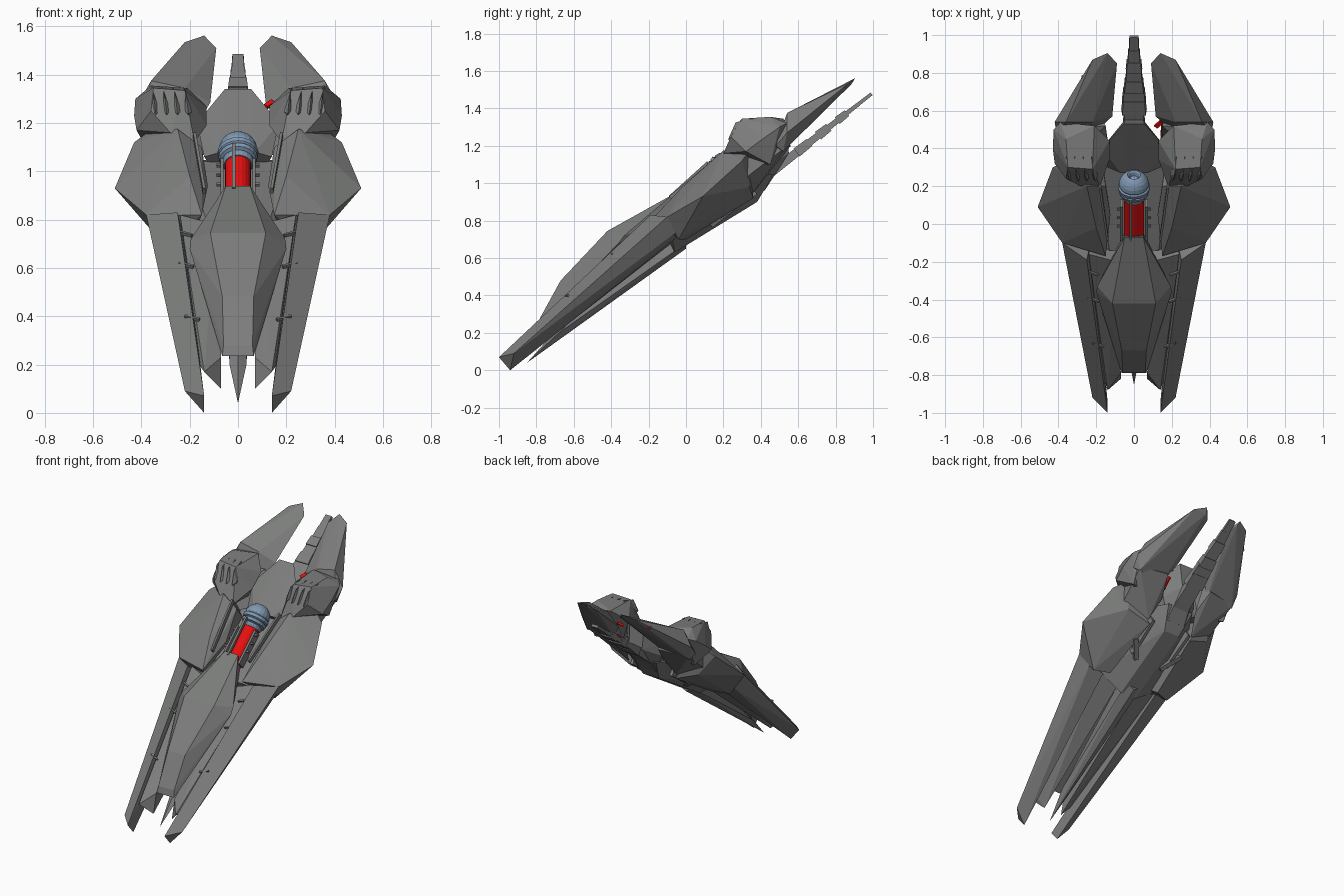
import bpy, bmesh, math
from mathutils import Vector, Matrix


def material(name, rgb):
    m = bpy.data.materials.new(name)
    m.diffuse_color = (*rgb, 1)
    return m


GREY = material("hull grey", (0.2, 0.205, 0.2))
RED = material("signal red", (0.8, 0.005, 0.005))
BLUE = material("steel blue", (0.22, 0.32, 0.45))


def finish(name, bm, mat, mirror=False):
    bmesh.ops.recalc_face_normals(bm, faces=bm.faces)
    me = bpy.data.meshes.new(name)
    bm.to_mesh(me)
    bm.free()
    me.materials.append(mat)
    ob = bpy.data.objects.new(name, me)
    bpy.context.collection.objects.link(ob)
    if mirror:
        mod = ob.modifiers.new("mirror", 'MIRROR')
        mod.use_mirror_merge = False
    return ob


def block(name, pts, mat=GREY, centred=False, mirror=False):
    """Faceted armour block: the convex hull of a few corner points."""
    bm = bmesh.new()
    pts = list(pts)
    if centred:
        pts += [(-x, y, z) for x, y, z in pts if x > 0]
    for p in pts:
        bm.verts.new(p)
    res = bmesh.ops.convex_hull(bm, input=bm.verts)
    junk = {g for k in ('geom_interior', 'geom_unused') for g in res[k]
            if isinstance(g, bmesh.types.BMVert)}
    bmesh.ops.delete(bm, geom=list(junk), context='VERTS')
    bmesh.ops.dissolve_limit(bm, angle_limit=math.radians(2),
                             verts=bm.verts, edges=bm.edges)
    return finish(name, bm, mat, mirror)


def strip(name, a, b, width, depth, mat=GREY, mirror=False):
    """Thin bar from a to b."""
    a, b = Vector(a), Vector(b)
    d = (b - a).normalized()
    side = d.cross(Vector((0, -0.6, 0.8))).normalized()
    up = side.cross(d)
    pts = [p + side * i * width / 2 + up * j * depth / 2
           for p in (a, b) for i in (-1, 1) for j in (-1, 1)]
    return block(name, [tuple(p) for p in pts], mat, mirror=mirror)


def lathe(name, profile, mat, steps=20):
    """Turned part on the tilted gun axis; profile = (distance, radius)."""
    bm = bmesh.new()
    vs = [bm.verts.new((r, 0, u)) for u, r in profile]
    es = [bm.edges.new(p) for p in zip(vs, vs[1:])]
    bmesh.ops.spin(bm, geom=vs + es, cent=(0, 0, 0), axis=(0, 0, 1),
                   angle=math.tau, steps=steps)
    bmesh.ops.remove_doubles(bm, verts=bm.verts, dist=1e-5)
    bm.transform(Matrix.Translation((0, -0.042, 0.861))
                 @ Matrix.Rotation(-math.radians(48), 4, 'X'))
    return finish(name, bm, mat)


# Long raised nose shell
block("nose_shell", [
    (0.065, -0.79, 0.235), (0.06, -0.78, 0.28), (0.065, -0.67, 0.48),
    (0.115, -0.42, 0.745), (0.05, -0.07, 0.94), (0.2, -0.36, 0.68),
    (0.195, -0.33, 0.72), (0.05, -0.05, 0.83)], centred=True)

# Outer and inner forward prongs
block("outer_prong", [
    (0.14, -1.0, 0.07), (0.14, -0.94, 0.0), (0.22, -0.92, 0.09),
    (0.38, -0.1, 0.82), (0.25, -0.19, 0.83), (0.22, -0.05, 0.71),
    (0.33, -0.05, 0.74)], mirror=True)
block("inner_prong", [
    (0.14, -0.88, 0.17), (0.07, -0.82, 0.1), (0.07, -0.79, 0.23),
    (0.155, -0.83, 0.19), (0.24, -0.16, 0.82), (0.09, -0.2, 0.78),
    (0.08, -0.05, 0.7), (0.23, -0.08, 0.73)], mirror=True)

# Crossbars in the gap beside the nose shell
for i, (y, z, x) in enumerate([(-0.65, 0.385, 0.19), (-0.41, 0.605, 0.215),
                               (-0.27, 0.735, 0.22)]):
    strip(f"crossbar_{i}", (x - 0.03, y, z), (x + 0.03, y + 0.02, z + 0.015),
          0.01, 0.014, GREY, True)

# Keel spike under the nose
block("keel_spike", [
    (0, -0.85, 0.04), (0.035, -0.68, 0.2), (0, -0.68, 0.23),
    (0.06, 0.0, 0.68), (0, 0.0, 0.65), (0.03, -0.1, 0.76)], centred=True)

# Belly and gun bay floor
block("belly", [
    (0.06, -0.06, 0.63), (0.06, 0.38, 0.9), (0.1, 0.47, 1.05),
    (0.2, 0.32, 1.04), (0.22, -0.08, 0.74), (0.13, -0.14, 0.79),
    (0.12, 0.28, 1.0)], centred=True)

# Wide side hips
block("hip", [
    (0.38, -0.1, 0.82), (0.51, 0.09, 0.93), (0.43, 0.3, 1.12),
    (0.35, 0.34, 1.18), (0.15, -0.17, 0.82), (0.2, -0.02, 0.98),
    (0.25, 0.2, 1.175), (0.15, 0.2, 1.1), (0.125, 0.05, 0.94),
    (0.31, -0.04, 0.7), (0.2, 0.0, 0.7), (0.33, 0.34, 0.98),
    (0.17, 0.36, 0.92)], mirror=True)
strip("hip_channel", (0.14, -0.08, 0.92), (0.18, 0.2, 1.15), 0.012, 0.03, GREY, True)

# Shoulder pods with claw-like vents on their front
block("shoulder_pod", [
    (0.36, 0.45, 1.355), (0.35, 0.3, 1.345), (0.22, 0.29, 1.335),
    (0.21, 0.52, 1.345), (0.39, 0.54, 1.32), (0.425, 0.5, 1.3),
    (0.43, 0.4, 1.23), (0.42, 0.32, 1.17), (0.28, 0.2, 1.16),
    (0.18, 0.2, 1.12), (0.13, 0.34, 1.19), (0.13, 0.44, 1.27),
    (0.36, 0.24, 1.25), (0.2, 0.4, 1.1), (0.38, 0.45, 1.1)], mirror=True)
for i in range(4):
    x = 0.205 + i * 0.045
    block(f"pod_vent_{i}", [
        (x - 0.015, 0.255, 1.25), (x + 0.015, 0.255, 1.25), (x + 0.02, 0.36, 1.35),
        (x, 0.225, 1.235), (x + 0.01, 0.265, 1.325), (x, 0.32, 1.22)], mirror=True)

# Rear hull peak behind the gun
block("rear_hull", [
    (0.055, 0.53, 1.34), (0.17, 0.4, 1.2), (0.14, 0.3, 1.06),
    (0.07, 0.27, 1.08), (0.1, 0.36, 1.0), (0.07, 0.42, 0.96),
    (0.05, 0.55, 1.16), (0.13, 0.45, 1.1)], centred=True)

# Swept tail fins with roots reaching under the pods
block("tail_fin", [
    (0.42, 0.54, 1.27), (0.36, 0.54, 1.375), (0.22, 0.87, 1.535),
    (0.14, 0.905, 1.562), (0.09, 0.85, 1.51), (0.115, 0.57, 1.285),
    (0.22, 0.54, 1.345), (0.13, 0.885, 1.53), (0.39, 0.52, 1.17),
    (0.19, 0.5, 1.16), (0.41, 0.48, 1.2)], mirror=True)
block("fin_root", [
    (0.36, 0.32, 1.03), (0.18, 0.36, 0.95), (0.14, 0.45, 1.08),
    (0.39, 0.53, 1.19), (0.18, 0.56, 1.2), (0.38, 0.5, 1.25),
    (0.15, 0.52, 1.25), (0.36, 0.33, 1.16)], mirror=True)

# Segmented tail boom: (start, end, half width, half thickness)
AXIS0, AXIS1 = Vector((0, 0.42, 1.03)), Vector((0, 0.992, 1.478))
ALONG = (AXIS1 - AXIS0).normalized()
UP = Vector((0, -ALONG.z, ALONG.y))
for i, (a, b, w, t) in enumerate([
        (0.0, 0.33, 0.062, 0.025), (0.3, 0.42, 0.068, 0.027),
        (0.4, 0.52, 0.064, 0.02), (0.5, 0.6, 0.055, 0.026),
        (0.59, 0.7, 0.046, 0.016), (0.68, 0.77, 0.044, 0.022),
        (0.76, 0.88, 0.035, 0.012), (0.86, 1.0, 0.028, 0.01)]):
    pts = []
    for f, k in ((a, 1.0), (b, 0.88)):
        c = AXIS0.lerp(AXIS1, f)
        for s in (-1, 1):
            p = c + UP * s * t * k
            pts.append((w * k * (1 if s < 0 else 0.92), p.y, p.z))
    block(f"tail_segment_{i}", pts, centred=True)

# Turret gun: red barrel, blue ringed ball with a hollow tip, guide rails
lathe("red_barrel", [(-0.04, 0), (-0.04, 0.054), (0.27, 0.054), (0.27, 0)], RED)
ball = [(0.245, 0.0), (0.245, 0.058), (0.258, 0.066), (0.268, 0.066), (0.272, 0.06),
        (0.278, 0.076), (0.295, 0.081), (0.3, 0.074), (0.306, 0.083), (0.325, 0.085),
        (0.331, 0.077)]
ball += [(0.335 + 0.081 * math.sin(t), 0.081 * math.cos(t))
         for t in (math.radians(d) for d in (4, 18, 32, 46, 57, 64))]
ball += [(0.4, 0.028), (0.38, 0.022), (0.38, 0.0)]
lathe("blue_ball", ball, BLUE)
strip("barrel_top_bar", (-0.018, -0.085, 0.925), (-0.018, 0.12, 1.11), 0.014, 0.02)
strip("barrel_rail", (0.066, -0.07, 0.87), (0.066, 0.11, 1.03), 0.014, 0.06, GREY, True)
for i in range(3):
    y = -0.01 + i * 0.045
    strip(f"rail_clamp_{i}", (0.06, y, 0.945 + i * 0.04), (0.09, y, 0.945 + i * 0.04),
          0.012, 0.012, GREY, True)

# Underside braces
strip("belly_brace", (0.1, 0.14, 0.78), (0.19, 0.24, 0.86), 0.03, 0.03, GREY, True)
strip("belly_fin", (0.14, 0.14, 0.82), (0.15, 0.36, 0.97), 0.02, 0.07, GREY, True)

# Red markings near the fins
strip("red_cable", (0.115, 0.515, 1.268), (0.145, 0.54, 1.288), 0.022, 0.014, RED)
strip("red_stripe", (0.145, 0.47, 1.14), (0.15, 0.54, 1.2), 0.01, 0.02, RED)
strip("red_fin_mark", (-0.275, 0.775, 1.455), (-0.255, 0.785, 1.465), 0.01, 0.02, RED)
